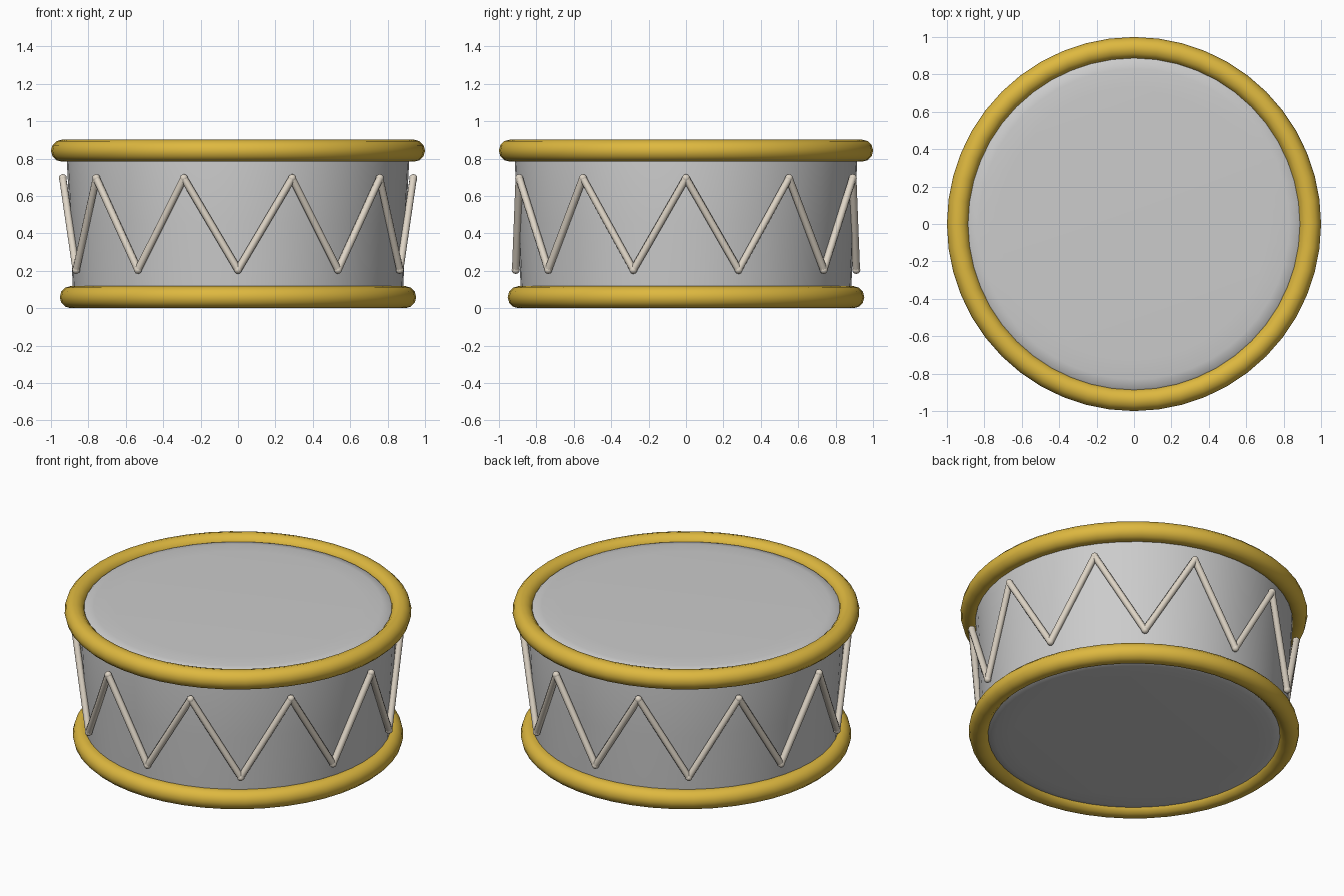
import bpy, bmesh, math
from mathutils import Vector

cube = bpy.data.objects.get("Cube")
if cube:
    bpy.data.objects.remove(cube, do_unlink=True)


def material(name, rgb):
    mat = bpy.data.materials.new(name)
    mat.use_nodes = True
    mat.diffuse_color = (*rgb, 1)
    bsdf = next(n for n in mat.node_tree.nodes if n.type == 'BSDF_PRINCIPLED')
    bsdf.inputs["Base Color"].default_value = (*rgb, 1)
    return mat


grey = material("light grey", (0.6, 0.6, 0.6))
gold = material("gold", (0.73, 0.48, 0.05))
cream = material("cream", (0.73, 0.66, 0.56))


def finish(obj, name, mat, angle):
    obj.name = name
    obj.data.materials.append(mat)
    bpy.ops.object.select_all(action='DESELECT')
    obj.select_set(True)
    bpy.context.view_layer.objects.active = obj
    bpy.ops.object.shade_smooth_by_angle(angle=math.radians(angle))


def mesh_object(name, bm, mat, angle):
    bmesh.ops.recalc_face_normals(bm, faces=bm.faces)
    mesh = bpy.data.meshes.new(name)
    bm.to_mesh(mesh)
    bm.free()
    obj = bpy.data.objects.new(name, mesh)
    bpy.context.collection.objects.link(obj)
    finish(obj, name, mat, angle)


# Drum shell with soft-edged skins, spun from a half profile
profile = [(0, 0.02), (0.7, 0.022), (0.8, 0.026), (0.85, 0.036), (0.88, 0.06),
           (0.884, 0.12), (0.898, 0.45), (0.915, 0.78), (0.91, 0.84),
           (0.88, 0.868), (0.83, 0.876), (0.72, 0.88), (0, 0.88)]
bm = bmesh.new()
verts = [bm.verts.new((0, -r, z)) for r, z in profile]
edges = [bm.edges.new(pair) for pair in zip(verts, verts[1:])]
bmesh.ops.spin(bm, geom=verts + edges, cent=(0, 0, 0), axis=(0, 0, 1),
               angle=math.tau, steps=48)
bmesh.ops.remove_doubles(bm, verts=bm.verts, dist=0.0001)
mesh_object("drum_shell", bm, grey, 60)

# Rounded hoops
for name, outer, z in (("top_hoop", 1.0, 0.842), ("bottom_hoop", 0.953, 0.059)):
    tube = 0.059
    bpy.ops.mesh.primitive_torus_add(location=(0, 0, z), major_radius=outer - tube,
                                     minor_radius=tube, major_segments=48,
                                     minor_segments=12)
    finish(bpy.context.object, name, gold, 60)

# Zigzag cord: straight rods with rounded knots at the turns
PEAKS = 10
turns = []
for i in range(2 * PEAKS):
    a = math.pi * i / PEAKS
    r, z = (0.937, 0.695) if i % 2 else (0.91, 0.205)
    turns.append(Vector((r * math.sin(a), -r * math.cos(a), z)))
bm = bmesh.new()
for i, p in enumerate(turns):
    q = turns[(i + 1) % len(turns)]
    rod = bmesh.ops.create_cone(bm, segments=8, radius1=0.02, radius2=0.02,
                                depth=(q - p).length)
    turn = (q - p).to_track_quat('Z', 'Y').to_matrix().to_4x4()
    turn.translation = (p + q) / 2
    bmesh.ops.transform(bm, matrix=turn, verts=rod["verts"])
    knot = bmesh.ops.create_icosphere(bm, subdivisions=2, radius=0.022)
    bmesh.ops.translate(bm, vec=p, verts=knot["verts"])
mesh_object("zigzag_cord", bm, cream, 50)
